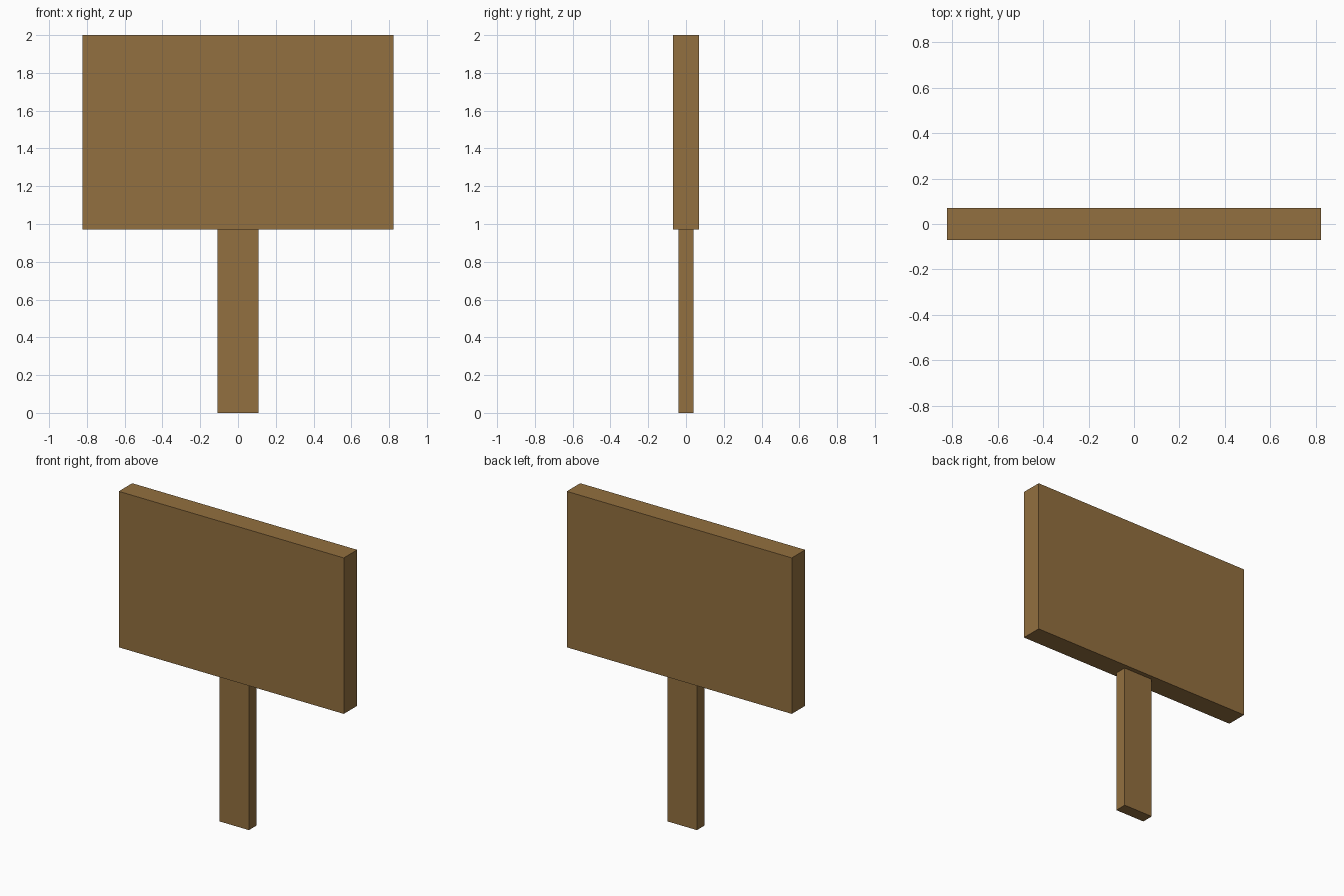
import bpy

if "Cube" in bpy.data.objects:
    bpy.data.objects.remove(bpy.data.objects["Cube"])

wood = bpy.data.materials.new("wood")
wood.diffuse_color = (0.29, 0.16, 0.05, 1)
wood.use_nodes = True
wood.node_tree.nodes["Principled BSDF"].inputs["Base Color"].default_value = wood.diffuse_color


def box(name, size, z_bottom):
    """Axis-aligned box centred on x and y, resting at z_bottom."""
    bpy.ops.mesh.primitive_cube_add(size=1, location=(0, 0, z_bottom + size[2] / 2))
    obj = bpy.context.object
    obj.name = name
    obj.scale = size
    bpy.ops.object.transform_apply(location=False, rotation=False, scale=True)
    obj.data.materials.append(wood)
    return obj


# Upright post, meeting the underside of the board
box("post", (0.216, 0.08, 0.97), 0)

# Sign board
box("sign_board", (1.644, 0.14, 1.03), 0.97)
